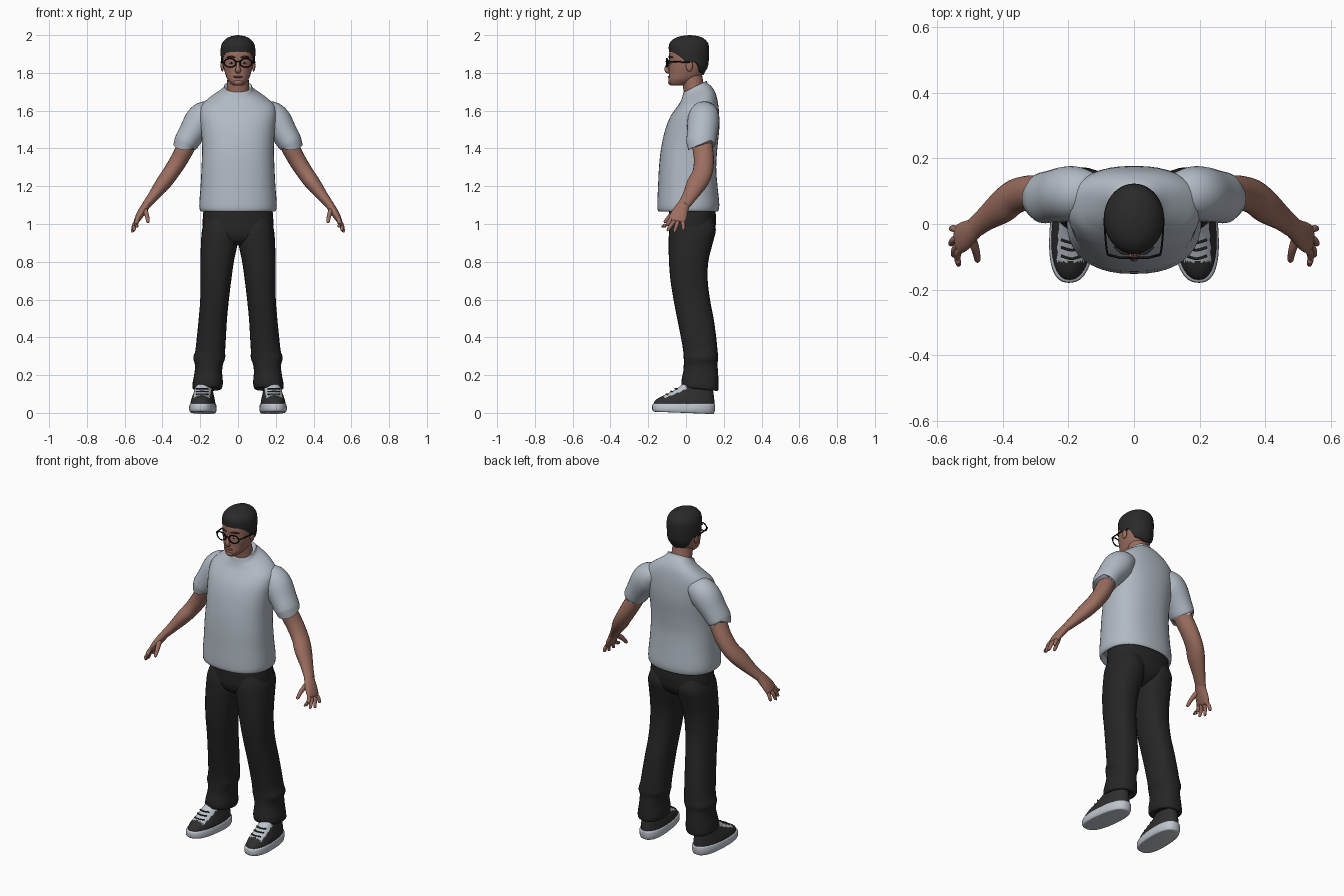
import bpy, bmesh, math
from mathutils import Vector

def mat(name, r, g, b):
    m = bpy.data.materials.new(name)
    m.diffuse_color = (r, g, b, 1)
    return m

SHIRT = mat("pale grey cotton", .44, .49, .55)
SKIN = mat("skin", .33, .155, .115)
LIP = mat("lip", .22, .085, .07)
PANTS = mat("black trousers", .019, .019, .019)
HAIR = mat("black hair", .023, .023, .023)
SHOE = mat("charcoal shoe", .028, .028, .028)
SOLE = mat("light rubber", .52, .56, .62)
FRAME = mat("black frame", .006, .006, .006)
EYE = mat("eye white", .5, .47, .45)

def smooth_rows(rows, sub):
    """Catmull-Rom interpolation of parameter rows."""
    out, n = [], len(rows)
    for i in range(n - 1):
        a, b, c, d = rows[max(i - 1, 0)], rows[i], rows[i + 1], rows[min(i + 2, n - 1)]
        for k in range(sub):
            t = k / sub
            out.append([.5 * (2 * q + (r - p) * t + (2 * p - 5 * q + 4 * r - s) * t * t
                              + (3 * q - p - 3 * r + s) * t ** 3)
                        for p, q, r, s in zip(a, b, c, d)])
    out.append(list(rows[-1]))
    return out

def skin_rings(name, rings, mats, mirror=False, angle=50, rule=None):
    """Join closed rings of points into a capped surface."""
    bm = bmesh.new()
    vs = [[bm.verts.new(p) for p in ring] for ring in rings]
    n = len(vs[0])
    for a, b in zip(vs, vs[1:]):
        for i in range(n):
            bm.faces.new((a[i], a[(i + 1) % n], b[(i + 1) % n], b[i]))
    bm.faces.new(vs[0])
    bm.faces.new(vs[-1])
    bmesh.ops.recalc_face_normals(bm, faces=bm.faces)
    if rule:
        for f in bm.faces:
            f.material_index = rule(f.calc_center_median(), f.normal)
    me = bpy.data.meshes.new(name)
    bm.to_mesh(me)
    bm.free()
    return finish(bpy.data.objects.new(name, me), mats, mirror, angle, True)

def finish(ob, mats, mirror=False, angle=50, link=False):
    if link:
        bpy.context.collection.objects.link(ob)
    for m in mats:
        ob.data.materials.append(m)
    bpy.ops.object.select_all(action='DESELECT')
    ob.select_set(True)
    bpy.context.view_layer.objects.active = ob
    bpy.ops.object.shade_smooth_by_angle(angle=math.radians(angle))
    if mirror:
        ob.modifiers.new("mirror", 'MIRROR').use_mirror_merge = False
    return ob

def sgnpow(v, e):
    return math.copysign(abs(v) ** e, v)

def stack(name, rows, mats, seg=32, sub=4, power=2.0, shear=0, **kw):
    """Horizontal sections: z, x0, x1, y0, y1, tilt."""
    rings = []
    for z, x0, x1, y0, y1, tilt in smooth_rows(rows, sub):
        ring = []
        for i in range(seg):
            a = 2 * math.pi * i / seg
            dx = (x1 - x0) / 2 * sgnpow(math.cos(a), 2 / power)
            dy = (y1 - y0) / 2 * sgnpow(math.sin(a), 2 / power)
            y = (y0 + y1) / 2 + dy
            ring.append(((x0 + x1) / 2 + dx + shear * y, y, z + tilt * dy))
        rings.append(ring)
    return skin_rings(name, rings, mats, **kw)

def limb(name, rows, mats, seg=20, sub=4, **kw):
    """Sections square to a path: x, y, z, radius along y, other radius."""
    rows = smooth_rows(rows, sub)
    pts = [Vector(r[:3]) for r in rows]
    rings = []
    for i, r in enumerate(rows):
        t = (pts[min(i + 1, len(pts) - 1)] - pts[max(i - 1, 0)]).normalized()
        ref = Vector((0, 1, 0)) if abs(t.y) < .9 else Vector((0, 0, 1))
        u = (ref - t * t.dot(ref)).normalized()
        v = t.cross(u)
        rings.append([pts[i] + u * r[3] * math.cos(2 * math.pi * k / seg)
                      + v * r[4] * math.sin(2 * math.pi * k / seg) for k in range(seg)])
    return skin_rings(name, rings, mats, **kw)

def ball(name, loc, size, m, mirror=False):
    bpy.ops.mesh.primitive_uv_sphere_add(segments=16, ring_count=10, radius=1)
    ob = bpy.context.object
    ob.name = name
    for v in ob.data.vertices:
        v.co = Vector([c * s + l for c, s, l in zip(v.co, size, loc)])
    return finish(ob, [m], mirror)

def sym(z, rx, y0, y1, tilt=0.0):
    return (z, -rx, rx, y0, y1, tilt)

# Shirt body, hem to collar
stack("shirt", [sym(1.09, .18, -.12, .15), sym(1.067, .19, -.14, .165), sym(1.075, .202, -.15, .173),
                sym(1.11, .205, -.152, .176), sym(1.2, .198, -.148, .167), sym(1.3, .193, -.143, .16),
                sym(1.4, .19, -.132, .166), sym(1.5, .196, -.11, .176), sym(1.57, .203, -.082, .176),
                sym(1.625, .195, -.052, .17, .1), sym(1.665, .152, -.033, .158, .25),
                sym(1.697, .1, -.022, .135, .4), sym(1.712, .079, -.018, .115, .5),
                sym(1.728, .072, -.012, .108, .5), sym(1.722, .062, 0, .098, .5)],
      [SHIRT], seg=40, power=2.35)

# Sleeves
limb("sleeve", [(.1, .095, 1.60, .05, .04), (.16, .095, 1.58, .077, .075), (.2, .092, 1.545, .084, .083),
                (.245, .085, 1.48, .08, .071), (.278, .079, 1.427, .077, .064), (.28, .079, 1.423, .068, .056),
                (.272, .08, 1.437, .06, .05)], [SHIRT], seg=28, mirror=True)

# Arms and hands
limb("arm", [(.24, .085, 1.49, .05, .045), (.275, .088, 1.41, .054, .048), (.315, .095, 1.335, .053, .046),
             (.36, .085, 1.265, .053, .043), (.4, .055, 1.21, .053, .04), (.45, .018, 1.145, .039, .029),
             (.487, -.012, 1.1, .033, .022)], [SKIN], mirror=True)
limb("palm", [(.477, -.005, 1.113, .031, .022), (.497, -.022, 1.083, .037, .022), (.518, -.037, 1.05, .045, .02),
              (.535, -.048, 1.02, .044, .015), (.539, -.05, 1.012, .03, .008)], [SKIN], mirror=True)
for i, (ky, ty, tx, tz) in enumerate([(-.082, -.122, .535, .982), (-.06, -.094, .55, .963),
                                      (-.038, -.06, .558, .957), (-.014, -.014, .556, .967)]):
    kx = .53
    limb("finger_%d" % (i + 1), [(kx - .008, ky + .008, 1.045, .009, .009), (kx + .006, ky - .004, 1.015, .0115, .0115),
                                 ((kx + tx) / 2 + .006, (ky + ty) / 2, .996, .0105, .0105),
                                 (tx, ty, tz + .006, .0085, .0085), (tx, ty, tz, .003, .003)],
         [SKIN], seg=10, mirror=True)
limb("thumb", [(.497, -.035, 1.085, .012, .014), (.487, -.065, 1.06, .015, .013), (.48, -.09, 1.035, .012, .011),
               (.477, -.11, 1.012, .009, .009), (.477, -.114, 1.006, .003, .003)], [SKIN], seg=10, mirror=True)

# Trousers
stack("trouser_hips", [sym(1.1, .18, -.085, .15), sym(1.05, .185, -.09, .158), sym(1.0, .187, -.09, .158),
                       sym(.95, .18, -.088, .148), sym(.91, .14, -.07, .115), sym(.885, .07, -.03, .07)],
      [PANTS], seg=36, power=2.3)
stack("trouser_leg", [(1.03, .02, .17, -.07, .14, 0), (.97, .002, .19, -.088, .158, 0), (.9, .002, .196, -.092, .142, 0),
                      (.8, .022, .199, -.09, .118, 0), (.7, .036, .199, -.082, .115, 0), (.6, .048, .2, -.066, .127, 0),
                      (.5, .058, .208, -.047, .146, 0), (.4, .064, .218, -.027, .16, 0), (.33, .068, .226, -.015, .167, 0),
                      (.29, .068, .237, -.012, .17, 0), (.255, .08, .228, -.012, .167, .05),
                      (.215, .084, .23, -.014, .17, -.08), (.16, .08, .24, -.024, .173, -.1),
                      (.13, .086, .24, -.022, .17, -.1), (.126, .1, .225, -.005, .155, -.1),
                      (.14, .11, .215, .01, .145, -.1)],
      [PANTS], seg=28, power=2.3, mirror=True)

# Shoes: sole, upper with light tongue panel, lace strips
stack("shoe_sole", [(0, .128, .242, -.16, .138, -.04), (.003, .119, .251, -.172, .148, -.03), (.02, .114, .256, -.179, .154, 0),
                    (.044, .117, .253, -.178, .154, 0), (.05, .124, .246, -.17, .148, 0)],
      [SOLE], power=2.5, shear=-.07, mirror=True)
stack("shoe_upper", [(.042, .12, .25, -.171, .15, 0), (.06, .122, .248, -.167, .15, 0), (.078, .126, .244, -.147, .149, 0),
                     (.095, .131, .239, -.113, .147, 0), (.115, .136, .234, -.073, .144, 0),
                     (.135, .14, .23, -.04, .14, 0), (.15, .144, .226, -.02, .134, 0)],
      [SHOE, SOLE], seg=48, sub=5, power=2.3, shear=-.07, mirror=True,
      rule=lambda c, n: int(-.115 < c.y < 0 and c.z > .07 and abs(c.x + .07 * c.y - .185) < .043 and n.y < -.1))
for i, (y, z) in enumerate([(-.104, .1), (-.078, .114), (-.055, .128)]):
    limb("lace_%d" % (i + 1), [(.158, y + .007, z - .001, .004, .004), (.19, y - .002, z, .004, .004),
                               (.222, y + .007, z - .001, .004, .004)], [SHOE], seg=6, mirror=True)

# Neck and head
limb("neck", [(0, .055, 1.64, .06, .07), (0, .045, 1.7, .056, .06), (0, .034, 1.76, .055, .057),
              (0, .025, 1.82, .055, .055)], [SKIN], seg=24)
stack("head", [sym(1.732, .022, -.078, -.02), sym(1.742, .038, -.088, .02), sym(1.765, .056, -.092, .055),
               sym(1.79, .066, -.09, .085), sym(1.83, .077, -.09, .104), sym(1.87, .082, -.089, .11),
               sym(1.91, .083, -.088, .112), sym(1.95, .07, -.07, .1), sym(1.975, .04, -.03, .06)],
      [SKIN], power=2.25)
limb("nose", [(0, -.084, 1.868, .006, .007), (0, -.097, 1.84, .01, .009), (0, -.103, 1.818, .012, .014),
              (0, -.095, 1.806, .01, .015), (0, -.088, 1.803, .004, .008)], [SKIN], seg=12)
ball("mouth", (0, -.088, 1.779), (.026, .009, .006), LIP)
ball("chin", (0, -.083, 1.75), (.024, .012, .014), SKIN)
ball("ear", (.083, .018, 1.838), (.009, .018, .031), SKIN, True)
ball("eye", (.034, -.08, 1.852), (.014, .008, .006), EYE, True)
ball("pupil", (.034, -.087, 1.852), (.005, .003, .005), FRAME, True)
limb("eyebrow", [(.014, -.09, 1.88, .003, .003), (.036, -.087, 1.886, .005, .005), (.06, -.07, 1.881, .003, .003)],
     [HAIR], seg=8, mirror=True)

# Hair cap whose lower edge follows the hairline
PROFILE = smooth_rows([(1.77, .04, .05, .045), (1.8, .035, .072, .062), (1.83, .028, .085, .087), (1.87, .019, .09, .102),
                       (1.92, .016, .092, .107), (1.955, .015, .085, .103), (1.98, .016, .064, .081),
                       (1.994, .019, .036, .048), (2.0, .02, .003, .004)], 6)
LINE = [(0, 1.912), (35, 1.91), (55, 1.895), (72, 1.87), (80, 1.835), (92, 1.835), (100, 1.862),
        (112, 1.85), (125, 1.805), (180, 1.788)]

def lerp_table(table, key):
    for a, b in zip(table, table[1:]):
        if key <= b[0]:
            t = max(0, (key - a[0]) / (b[0] - a[0]))
            return [p + (q - p) * t for p, q in zip(a, b)]
    return list(table[-1])

rings = []
for j in range(-1, 19):
    t = math.sin(max(j, 0) / 18 * math.pi / 2)
    ring = []
    for i in range(56):
        deg = i * 360 / 56
        low = lerp_table(LINE, min(deg, 360 - deg))[1]
        z, cy, rx, ry = lerp_table(PROFILE, low + (2.0 - low) * t)
        s = .86 if j < 0 else 1
        a = math.radians(deg)
        ring.append((rx * s * math.sin(a), cy - ry * s * math.cos(a), z))
    rings.append(ring)
skin_rings("hair", rings, [HAIR])

# Glasses
bpy.ops.mesh.primitive_torus_add(major_segments=28, minor_segments=8, major_radius=1, minor_radius=.13)
rim = bpy.context.object
rim.name = "glasses_rim"
for v in rim.data.vertices:
    x, y, z = v.co
    v.co = (.042 + x * .031, -.103 + z * .03 + max(0, x) * .008, 1.853 + y * .023)
finish(rim, [FRAME], True)
limb("glasses_bridge", [(-.013, -.103, 1.858, .003, .003), (0, -.106, 1.861, .003, .003), (.013, -.103, 1.858, .003, .003)],
     [FRAME], seg=8)
limb("glasses_temple", [(.074, -.096, 1.86, .004, .003), (.082, -.085, 1.86, .004, .003), (.088, -.03, 1.858, .004, .003),
                        (.09, .02, 1.855, .004, .003)], [FRAME], seg=8, mirror=True)
